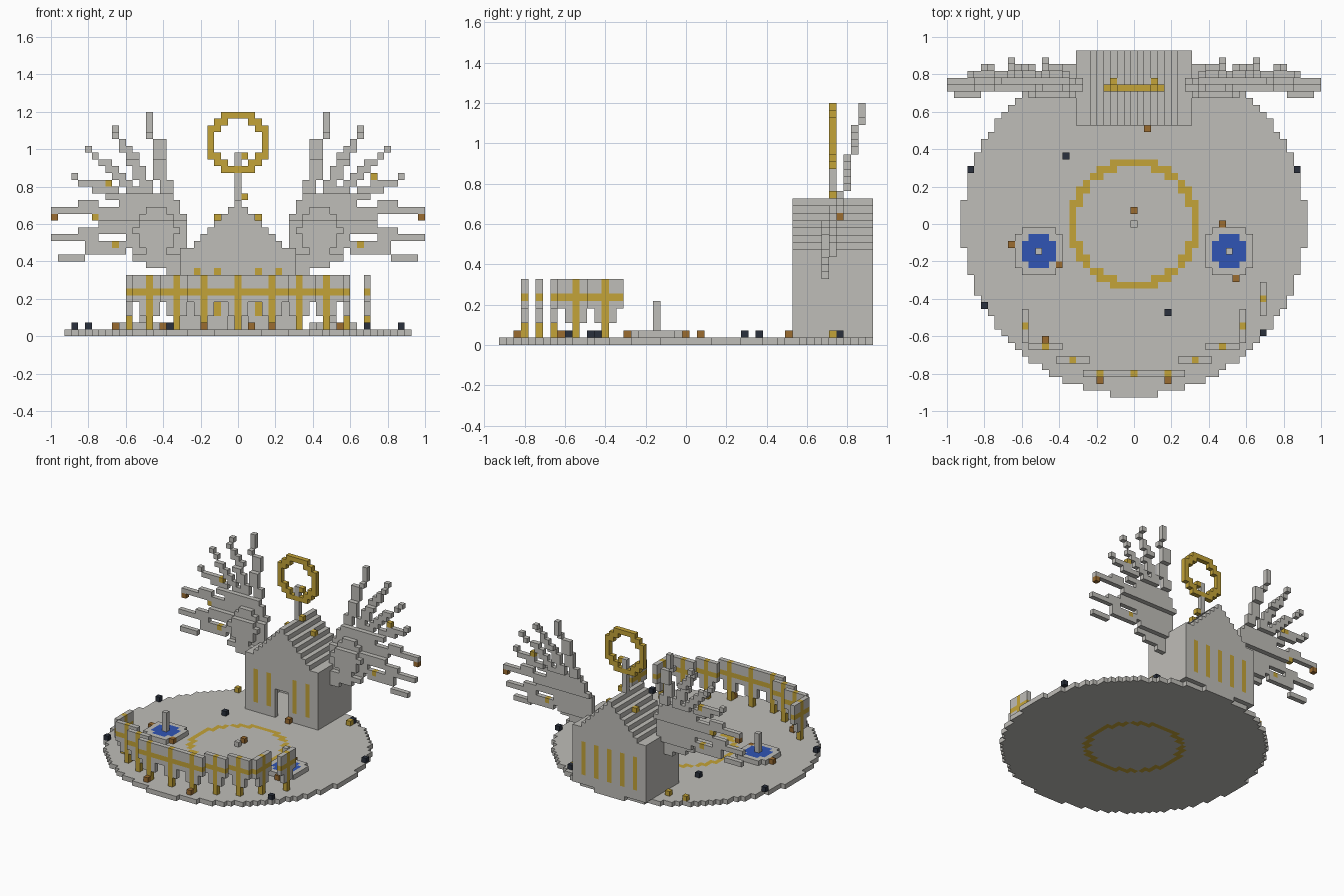
import bpy
import bmesh
from mathutils import Vector

cube = bpy.data.objects.get("Cube")
if cube:
    bpy.data.objects.remove(cube, do_unlink=True)

UNIT = 2 / 55  # edge of one block
STONE, GOLD, WATER, BRONZE, DARK = range(5)
COLOURS = {
    "pale_stone": (0.52, 0.51, 0.48),
    "gold": (0.55, 0.37, 0.04),
    "water_blue": (0.03, 0.09, 0.46),
    "bronze": (0.33, 0.15, 0.03),
    "dark_slate": (0.023, 0.03, 0.045),
}


def make_material(name, rgb):
    mat = bpy.data.materials.new(name)
    mat.use_nodes = True
    mat.diffuse_color = (*rgb, 1)
    shader = next(n for n in mat.node_tree.nodes if n.type == 'BSDF_PRINCIPLED')
    shader.inputs["Base Color"].default_value = (*rgb, 1)
    return mat


materials = [make_material(n, c) for n, c in COLOURS.items()]
world = {}  # block position -> (part name, colour)


def put(part, x, y, z, colour=STONE):
    world[x, y, z] = (part, colour)


def span(a, b):
    return range(a, b + 1)


# Round plaza with an inlaid gold circle
for x in span(-25, 25):
    for y in span(-25, 25):
        r2 = x * x + y * y
        if r2 <= 635:
            put("plaza", x, y, 0, GOLD if 8.5 ** 2 < r2 < 9.5 ** 2 else STONE)
put("plaza_marker", 0, 0, 1)

# Hollow chapel with stepped roof, doorway and gold slit windows
for x in span(-8, 8):
    top = 20 - min(abs(x), 7)
    for y in span(15, 25):
        for z in range(1, top):
            gable = y in (15, 25)
            if not (gable or abs(x) == 8 or z >= top - 2):
                continue
            if y == 15 and abs(x) <= 1 and z <= 6:
                continue
            slit = gable and x % 3 == 0 and abs(x) <= 6 and 3 <= z <= 9
            slit = slit and not (y == 15 and x == 0)
            put("chapel", x, y, z, GOLD if slit else STONE)

# Spire carrying a gold ring
for z in span(20, 26):
    put("spire", 0, 20, z)
for x in span(-4, 4):
    for z in span(-4, 4):
        if 3.5 ** 2 < x * x + z * z < 4.5 ** 2:
            put("spire_ring", x, 20, 28 + z, GOLD)
for z in (20, 26):
    put("spire_studs", 1, 20, z, GOLD)
for x in (-3, 3):
    put("roof_studs", x, 21, 17, GOLD)


# Wings: a rounded body and feathers fanning out, leaning back with height
def lean(z):
    return round(21.3 + 0.22 * (z - 20))


FEATHERS = [  # root x, root z, tip x, tip z
    (11, 19, 13, 32), (13, 19, 18, 30), (14, 19, 22, 27), (15, 18, 24, 23),
    (15, 17, 27, 18), (15, 15, 27, 14), (13, 13, 26, 11),
]


def wing(part, side):
    for x in span(8, 17):
        for z in span(10, 20):
            d = ((x - 12) / 4.8) ** 2 + ((z - 15) / 5.3) ** 2
            if d <= 1:
                put(part, side * x, lean(z), z)
            if d <= 0.4:
                put(part, side * x, lean(z) - 1, z)
    for x in span(9, 10):
        for z in span(9, 12):
            put(part, side * x, lean(z), z)
    for x0, z0, x1, z1 in FEATHERS:
        steps = max(x1 - x0, abs(z1 - z0))
        steep = z1 - z0 > x1 - x0
        for i in span(0, steps):
            t = i / steps
            x, z = round(x0 + (x1 - x0) * t), round(z0 + (z1 - z0) * t)
            put(part, side * x, lean(z), z)
            if t < 0.75:
                x, z = (x - 1, z) if steep else (x, z + 1)
                put(part, side * x, lean(z), z)


wing("left_wing", 1)
wing("right_wing", -1)
for x, z in [(-19, 22), (-21, 17), (-18, 13), (20, 23), (18, 13)]:
    put("wing_studs", x, lean(z), z, GOLD)
for x in (-27, 27):
    put("wing_tips", x, lean(17), 17, BRONZE)


# Curved front fence: panels with a gold post and a gold rail
def panel(cx, cy, along_y):
    for offset in span(-2, 2):
        bottom = (1, 3, 5)[abs(offset)]
        for z in span(bottom, 8):
            x, y = (cx, cy + offset) if along_y else (cx + offset, cy)
            put("fence", x, y, z, GOLD if offset == 0 or z == 6 else STONE)


panel(0, -22, False)
for side in (-1, 1):
    for x, y in [(5, -22), (9, -20), (13, -18)]:
        panel(side * x, y, False)
    panel(side * 16, -15, True)
panel(19, -11, True)

# Two round fountains
for name, cx in (("left_fountain", 14), ("right_fountain", -14)):
    for x in span(-3, 3):
        for y in span(-3, 3):
            r2 = x * x + y * y
            if r2 <= 13:
                put(name, cx + x, y - 4, 1, WATER if r2 <= 5 else STONE)
    for z in span(1, 5):
        put(name, cx, -4, z)

# Small blocks scattered over the plaza
SCATTER = {
    BRONZE: [(2, 14), (0, 2), (13, 0), (15, -8), (-18, -3), (-11, -6),
             (-13, -17), (-5, -23), (5, -23)],
    DARK: [(-24, 8), (24, 8), (-10, 10), (-22, -12), (19, -16), (5, -13), (12, 21)],
    GOLD: [(-14, 20), (-10, 20), (12, 20)],
}
for colour, spots in SCATTER.items():
    for x, y in spots:
        put("plaza_blocks", x, y, 1, colour)

# Turn the blocks of each part into a mesh of its outer faces
AXES = [Vector(a) for a in ((1, 0, 0), (0, 1, 0), (0, 0, 1))]
CORNERS = ((-1, -1), (1, -1), (1, 1), (-1, 1))


def build(part):
    bm = bmesh.new()
    verts = {}
    for cell, (owner, colour) in world.items():
        if owner != part:
            continue
        centre = Vector(cell)
        for a in range(3):
            for sign in (-1, 1):
                normal = AXES[a] * sign
                if tuple(int(v) for v in centre + normal) in world:
                    continue
                u, v = AXES[(a + 1) % 3], AXES[(a + 2) % 3] * sign
                loop = []
                for p, q in CORNERS:
                    pos = centre + (normal + u * p + v * q) / 2
                    key = tuple(pos)
                    if key not in verts:
                        verts[key] = bm.verts.new((pos + AXES[2] / 2) * UNIT)
                    loop.append(verts[key])
                bm.faces.new(loop).material_index = colour
    mesh = bpy.data.meshes.new(part)
    bm.to_mesh(mesh)
    bm.free()
    for mat in materials:
        mesh.materials.append(mat)
    bpy.context.collection.objects.link(bpy.data.objects.new(part, mesh))


for part in sorted({owner for owner, _ in world.values()}):
    build(part)
